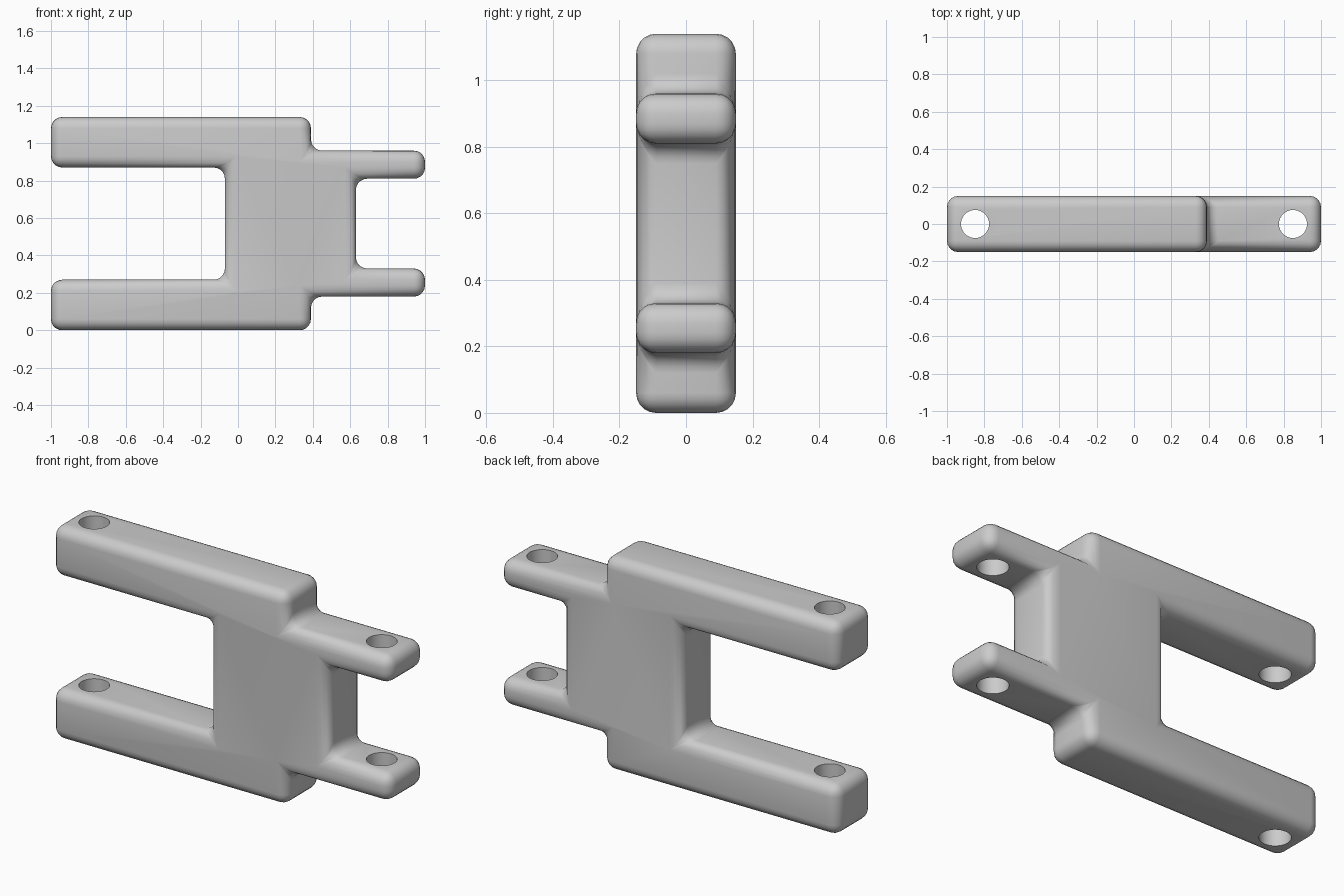
import bpy, bmesh, math

cube = bpy.data.objects.get("Cube")
if cube:
    bpy.data.objects.remove(cube, do_unlink=True)

grey = bpy.data.materials.new("light grey")
grey.use_nodes = True
colour = (0.6, 0.6, 0.6, 1)
grey.diffuse_color = colour
grey.node_tree.nodes["Principled BSDF"].inputs["Base Color"].default_value = colour

HEIGHT, DEPTH, ROUND = 1.14, 0.3, 0.06

# Lower half of the outline, mirrored about mid height
half = [(-0.07, 0.27), (-1, 0.27), (-1, 0), (0.39, 0),
        (0.39, 0.18), (1, 0.18), (1, 0.33), (0.63, 0.33)]
outline = half + [(x, HEIGHT - z) for x, z in reversed(half)]

# Double fork body: extruded outline with every edge rounded
bm = bmesh.new()
face = bm.faces.new([bm.verts.new((x, -DEPTH / 2, z)) for x, z in outline])
extruded = bmesh.ops.extrude_face_region(bm, geom=[face])
bmesh.ops.translate(bm, vec=(0, DEPTH, 0),
                    verts=[v for v in extruded["geom"] if isinstance(v, bmesh.types.BMVert)])
bmesh.ops.recalc_face_normals(bm, faces=bm.faces)
mesh = bpy.data.meshes.new("fork_body")
bm.to_mesh(mesh)
bm.free()
mesh.materials.append(grey)
body = bpy.data.objects.new("fork_body", mesh)
bpy.context.collection.objects.link(body)

bevel = body.modifiers.new("rounded edges", 'BEVEL')
bevel.width = ROUND
bevel.segments = 5
bevel.limit_method = 'ANGLE'

# Pin holes through the ends of both forks
for side, x in (("left", 0.85), ("right", -0.85)):
    bpy.ops.mesh.primitive_cylinder_add(vertices=32, radius=0.075, depth=2,
                                        location=(x, 0, HEIGHT / 2))
    cutter = bpy.context.object
    cutter.name = side + "_pin_hole_cutter"
    cutter.data.materials.append(grey)
    cutter.hide_render = True
    cutter.display_type = 'WIRE'
    cut = body.modifiers.new(side + " pin holes", 'BOOLEAN')
    cut.operation = 'DIFFERENCE'
    cut.solver = 'EXACT'
    cut.object = cutter

# Bake the modifiers, then smooth with sharp hole rims
bpy.ops.object.select_all(action='DESELECT')
body.select_set(True)
bpy.context.view_layer.objects.active = body
for modifier in list(body.modifiers):
    bpy.ops.object.modifier_apply(modifier=modifier.name)
for obj in [o for o in bpy.data.objects if o.name.endswith("_cutter")]:
    bpy.data.objects.remove(obj, do_unlink=True)
bpy.ops.object.shade_smooth_by_angle(angle=math.radians(35))
